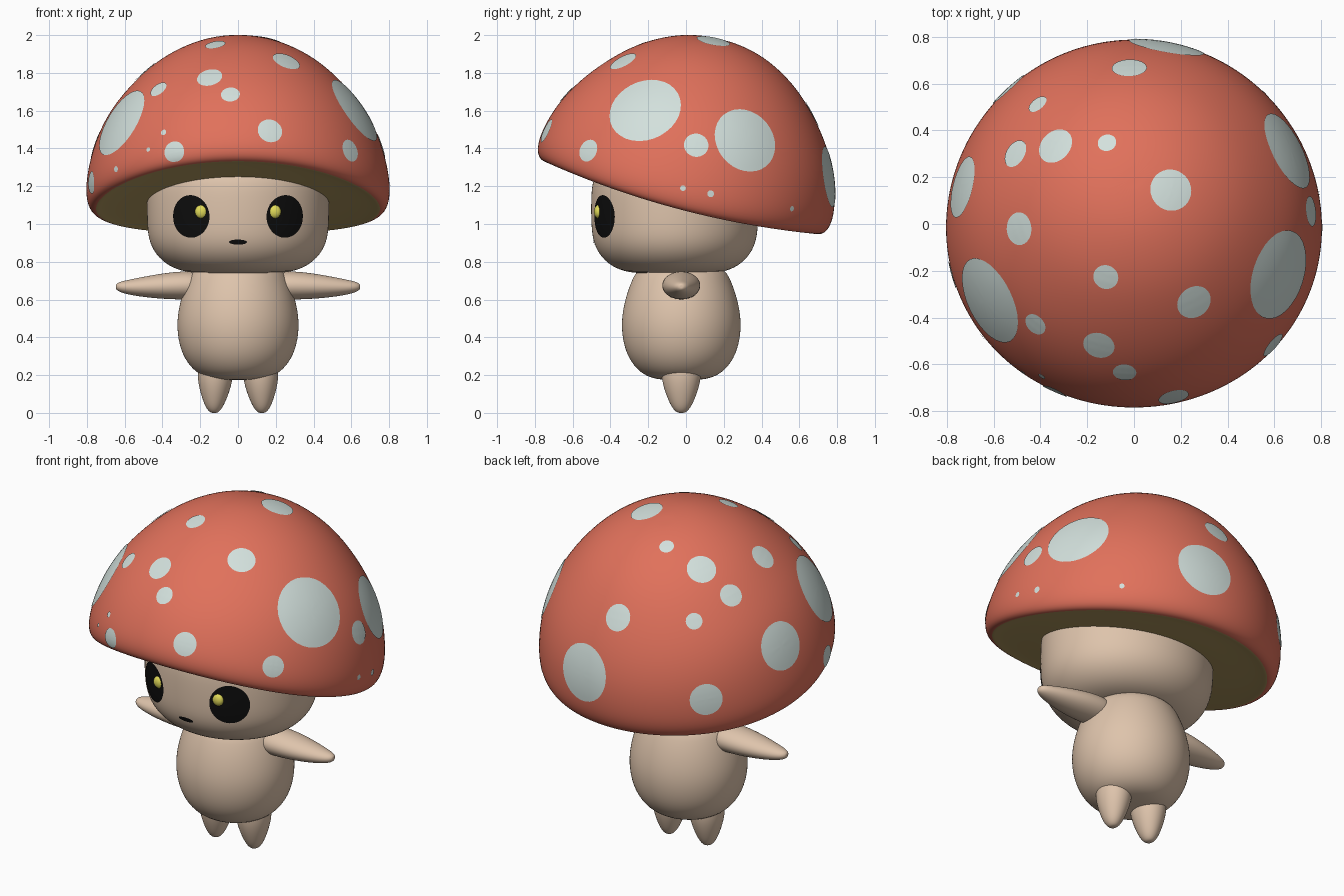
import bpy, bmesh
from math import sin, cos, pi, radians
from mathutils import Vector, Matrix
from mathutils.bvhtree import BVHTree

if "Cube" in bpy.data.objects:
    bpy.data.objects.remove(bpy.data.objects["Cube"])


def material(name, rgb):
    m = bpy.data.materials.new(name)
    m.use_nodes = True
    m.diffuse_color = (*rgb, 1)
    m.node_tree.nodes["Principled BSDF"].inputs["Base Color"].default_value = (*rgb, 1)
    return m


RED = material("cap red", (0.75, 0.165, 0.105))
PALE = material("spot pale blue", (0.65, 0.75, 0.72))
OLIVE = material("underside tan", (0.50, 0.36, 0.13))
SKIN = material("skin beige", (0.73, 0.55, 0.41))
BLACK = material("eye black", (0.004, 0.004, 0.004))
YELLOW = material("pupil yellow", (0.75, 0.70, 0.10))


def finish(name, bm, mats, levels=0):
    me = bpy.data.meshes.new(name)
    bm.to_mesh(me)
    bm.free()
    ob = bpy.data.objects.new(name, me)
    bpy.context.collection.objects.link(ob)
    for m in mats:
        me.materials.append(m)
    for p in me.polygons:
        p.use_smooth = True
    if levels:
        mod = ob.modifiers.new("smooth", 'SUBSURF')
        mod.levels = mod.render_levels = levels
    return ob


def loft(rings, segs, axis='Z'):
    """Closed tube through elliptical rings (centre, radius a, radius b)."""
    bm = bmesh.new()
    loops = []
    for c, a, b in rings:
        loop = []
        for i in range(segs):
            u, v = a * cos(2 * pi * i / segs), b * sin(2 * pi * i / segs)
            off = (u, v, 0) if axis == 'Z' else (0, u, v)
            loop.append(bm.verts.new(Vector(c) + Vector(off)))
        loops.append(loop)
    for k in range(len(loops) - 1):
        for i in range(segs):
            j = (i + 1) % segs
            f = bm.faces.new((loops[k][i], loops[k][j], loops[k + 1][j], loops[k + 1][i]))
            f.material_index = 0
    for k in (0, -1):
        pole = bm.verts.new(rings[k][0])
        for i in range(segs):
            bm.faces.new((loops[k][i], loops[k][(i + 1) % segs], pole))
    bmesh.ops.recalc_face_normals(bm, faces=bm.faces)
    return bm


def surface(ob):
    bpy.context.view_layer.update()
    return BVHTree.FromObject(ob, bpy.context.evaluated_depsgraph_get())


def decal(name, tree, p, n, ra, rb, mat, lift=0.004, segs=32, steps=6):
    """Thin round patch laid onto a curved surface."""
    t = Vector((0, 0, 1)).cross(n).normalized()
    b = n.cross(t)
    bm = bmesh.new()

    def drop(q):
        hit, normal, _, _ = tree.find_nearest(q)
        return bm.verts.new(hit + normal * lift)

    centre = drop(p)
    last = None
    for k in range(1, steps + 1):
        s = k / steps
        ring = [drop(p + t * ra * s * cos(2 * pi * i / segs) + b * rb * s * sin(2 * pi * i / segs))
                for i in range(segs)]
        for i in range(segs):
            j = (i + 1) % segs
            if last:
                bm.faces.new((last[i], ring[i], ring[j], last[j]))
            else:
                bm.faces.new((centre, ring[i], ring[j]))
        last = ring
    return finish(name, bm, [mat])


# Cap: tilted dome with a rounded lip and a flat underside
dome = [(0.07, 0.838), (0.2, 0.818), (0.34, 0.758), (0.47, 0.672), (0.6, 0.54),
        (0.7, 0.405), (0.768, 0.27), (0.803, 0.14), (0.81, 0.05), (0.79, -0.012), (0.752, -0.03)]
under = [(0.73, -0.025), (0.6, -0.03), (0.45, -0.038), (0.2, -0.038)]
bm = loft([((0, 0, w), r, r) for r, w in dome + under], 40)
for f in bm.faces:
    c = f.calc_center_median()
    if c.z < -0.02 and c.xy.length < 0.745:
        f.material_index = 1
for v in bm.verts:  # the sides of the rim droop
    v.co.z -= 0.07 * (v.co.x / 0.8) ** 2 * max(0, 1 - max(v.co.z, 0) / 0.4)
bm.transform(Matrix.Translation((0, -0.02, 1.165)) @ Matrix.Rotation(radians(-14.9), 4, 'X'))
cap = finish("cap", bm, [RED, OLIVE], 2)
cap_tree = surface(cap)

# Spots on the crown: x, y, radius
crown = [(-0.02, 0.666, 0.075), (-0.41, 0.51, 0.045), (-0.505, 0.3, 0.062), (-0.335, 0.333, 0.08),
         (-0.115, 0.346, 0.04), (0.158, 0.145, 0.09), (-0.49, -0.02, 0.07), (-0.42, -0.427, 0.05),
         (-0.12, -0.226, 0.054), (0.256, -0.333, 0.076), (-0.15, -0.517, 0.068),
         (-0.04, -0.632, 0.05)]
# Spots round the sides: x, y, z, radius
sides = [(-0.63, -0.333, 1.545, 0.2), (-0.695, 0.15, 1.4, 0.135), (0.63, -0.22, 1.61, 0.2),
         (0.67, 0.32, 1.45, 0.18), (0.765, 0.055, 1.42, 0.065), (0.597, -0.52, 1.39, 0.06),
         (0.17, -0.743, 1.495, 0.066), (-0.33, -0.7, 1.38, 0.057), (0.14, 0.76, 1.25, 0.165),
         (-0.53, 0.57, 1.2, 0.09), (-0.79, -0.22, 1.22, 0.06),
         (-0.465, -0.62, 1.39, 0.012), (-0.4, -0.66, 1.49, 0.016), (-0.63, -0.47, 1.29, 0.016),
         (0.8, -0.016, 1.19, 0.015), (0.79, 0.13, 1.16, 0.018), (0.56, 0.565, 1.08, 0.014)]
hits = [(cap_tree.ray_cast(Vector((x, y, 3)), Vector((0, 0, -1))), r) for x, y, r in crown]
hits += [(cap_tree.find_nearest(Vector((x, y, z))), r) for x, y, z, r in sides]
for i, (hit, r) in enumerate(hits):
    decal(f"cap_spot_{i + 1}", cap_tree, hit[0], hit[1], r, r, PALE)

# Head: wide bowl that runs up into the cap
head_rings = [(0.738, 0.3), (0.742, 0.56), (0.775, 0.76), (0.84, 0.91), (0.92, 0.985),
              (1.02, 1.0), (1.15, 1.0), (1.24, 0.98), (1.3, 0.88)]
head = finish("head", loft([((0, -0.06, z), 0.485 * s, 0.445 * s) for z, s in head_rings], 32), [SKIN], 2)
head_tree = surface(head)


def on_face(x, z):
    hit = head_tree.ray_cast(Vector((x, -2, z)), Vector((0, 1, 0)))
    return hit[0], hit[1]


# Eyes, pupils and mouth
for side, label in ((1, "left"), (-1, "right")):
    p, n = on_face(side * 0.25, 1.04)
    decal(f"{label}_eye", head_tree, p, n, 0.112, 0.113, BLACK, 0.006)
    p, n = on_face(side * 0.193, 1.065)
    bm = bmesh.new()
    bmesh.ops.create_uvsphere(bm, u_segments=20, v_segments=12, radius=1)
    bm.transform(Matrix.Translation(p) @ Matrix.Diagonal((0.035, 0.022, 0.036, 1)))
    finish(f"{label}_pupil", bm, [YELLOW])
p, n = on_face(0, 0.905)
decal("mouth", head_tree, p, n, 0.047, 0.014, BLACK)

# Body: plump egg
body_rings = [(0.175, 0.1), (0.185, 0.17), (0.225, 0.24), (0.31, 0.3), (0.42, 0.325), (0.52, 0.323),
              (0.62, 0.3), (0.7, 0.27), (0.78, 0.23)]
finish("body", loft([((0, -0.025, z), r, r * 0.98) for z, r in body_rings], 28), [SKIN], 2)

# Arms and legs: tapered stubs
arm_rings = [(0.2, 0.675, 0.1, 0.075), (0.3, 0.675, 0.105, 0.077), (0.4, 0.671, 0.098, 0.069),
             (0.5, 0.667, 0.078, 0.055), (0.58, 0.665, 0.056, 0.04), (0.63, 0.667, 0.036, 0.027),
             (0.647, 0.668, 0.015, 0.013)]
leg_rings = [(0.3, 0.115, 0.095), (0.21, 0.12, 0.102), (0.14, 0.122, 0.09), (0.08, 0.124, 0.07),
             (0.03, 0.126, 0.048), (0.004, 0.126, 0.026), (0.0, 0.126, 0.01)]
for side, label in ((1, "left"), (-1, "right")):
    arm = loft([((side * x, -0.025, z), a, b) for x, z, a, b in arm_rings], 16, 'X')
    finish(f"{label}_arm", arm, [SKIN], 2)
    leg = loft([((side * x, -0.025, z), r * 0.97, r * 1.08) for z, x, r in leg_rings], 16)
    finish(f"{label}_leg", leg, [SKIN], 2)
